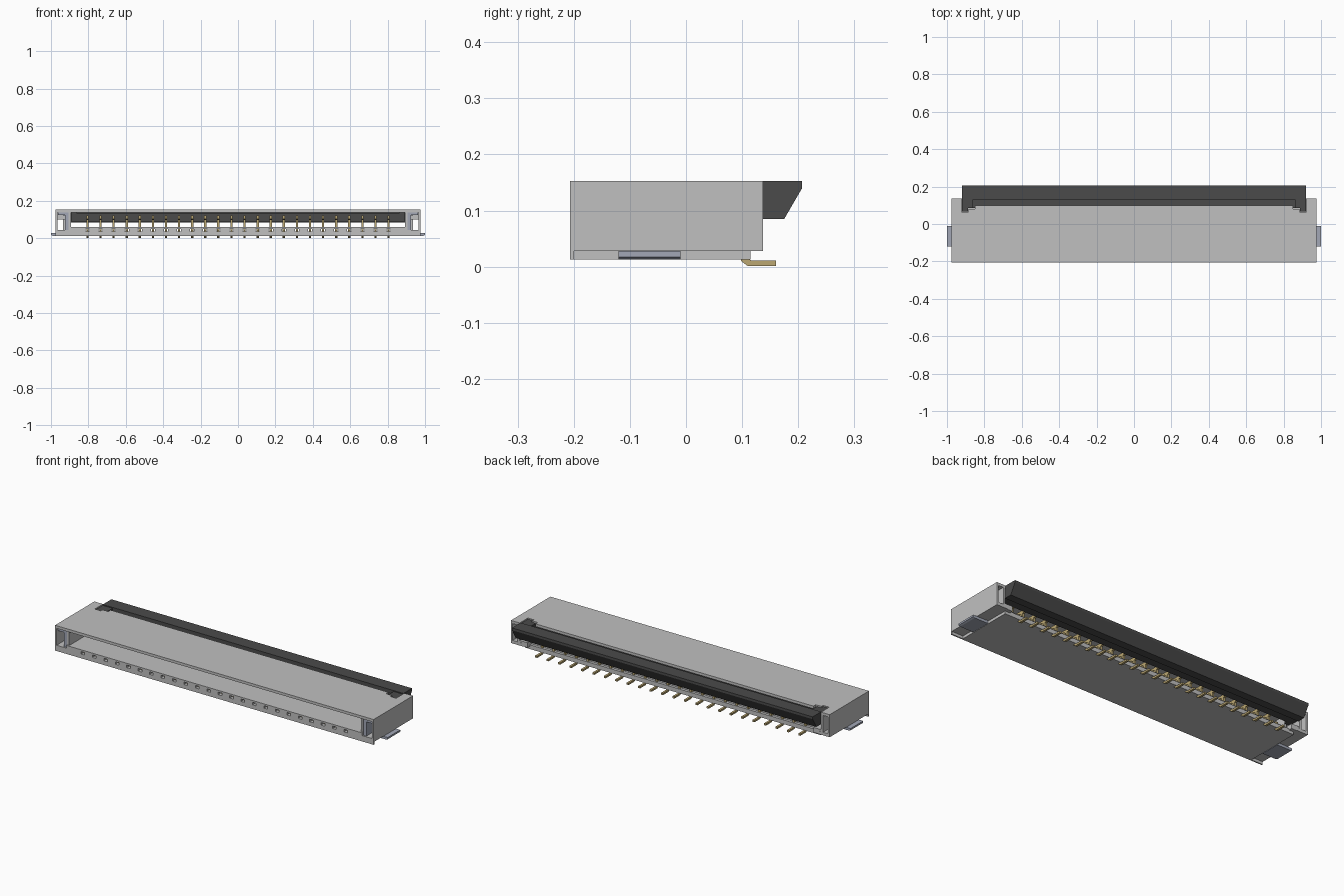
import bpy
import bmesh

cube = bpy.data.objects.get("Cube")
if cube:
    bpy.data.objects.remove(cube, do_unlink=True)


def material(name, rgb):
    m = bpy.data.materials.new(name)
    m.use_nodes = True
    m.diffuse_color = (*rgb, 1)
    m.node_tree.nodes["Principled BSDF"].inputs["Base Color"].default_value = (*rgb, 1)
    return m


GREY = material("light grey plastic", (0.53, 0.53, 0.53))
DARK = material("dark grey plastic", (0.07, 0.07, 0.07))
STEEL = material("bluish steel", (0.36, 0.39, 0.47))
GOLD = material("dull gold", (0.50, 0.39, 0.17))


def add_prism(bm, pts, lo, hi, axis):
    """Extrude a 2D outline from lo to hi along x (pts are y,z), y (x,z) or z (x,y)."""
    def place(p, d):
        return {"x": (d, p[0], p[1]), "y": (p[0], d, p[1]), "z": (p[0], p[1], d)}[axis]
    a = [bm.verts.new(place(p, lo)) for p in pts]
    b = [bm.verts.new(place(p, hi)) for p in pts]
    bm.faces.new(a)
    bm.faces.new(b[::-1])
    n = len(pts)
    for i in range(n):
        j = (i + 1) % n
        bm.faces.new((a[i], b[i], b[j], a[j]))


def add_box(bm, x0, x1, y0, y1, z0, z1):
    add_prism(bm, [(x0, y0), (x1, y0), (x1, y1), (x0, y1)], z0, z1, "z")


def finish(bm, name, mat):
    bmesh.ops.recalc_face_normals(bm, faces=bm.faces)
    me = bpy.data.meshes.new(name)
    bm.to_mesh(me)
    bm.free()
    me.materials.append(mat)
    ob = bpy.data.objects.new(name, me)
    bpy.context.collection.objects.link(ob)
    return ob


def boxes(name, mat, items):
    bm = bmesh.new()
    for item in items:
        add_box(bm, *item)
    return finish(bm, name, mat)


PITCH, COUNT = 0.07, 24
pin_x = [(i - (COUNT - 1) / 2) * PITCH for i in range(COUNT)]

# Roof with a stepped notch along the back for the lever
half = [(0.975, -0.207), (0.975, 0.137), (0.922, 0.137), (0.922, 0.065),
        (0.885, 0.065), (0.885, 0.08), (0.85, 0.08), (0.85, 0.10)]
bm = bmesh.new()
add_prism(bm, half + [(-x, y) for x, y in reversed(half)], 0.138, 0.153, "z")
finish(bm, "housing_roof", GREY)

# Floor: two slabs with dividers that leave a row of contact windows
boxes("floor_bottom", GREY, [(-0.905, 0.905, -0.207, 0.115, 0.013, 0.036)])
boxes("floor_top", GREY, [(-0.905, 0.905, -0.207, 0.06, 0.05, 0.06)])
edges = [-0.905] + [e for x in pin_x for e in (x - 0.011, x + 0.011)] + [0.905]
boxes("floor_dividers", GREY,
      [(edges[i], edges[i + 1], -0.207, 0.10, 0.036, 0.05) for i in range(0, len(edges), 2)])

# End pockets and lever shelf
for side, s in (("left", 1), ("right", -1)):
    def mirrored(name, mat, items):
        boxes(name, mat, [(min(s * a, s * b), max(s * a, s * b), *r) for a, b, *r in items])

    mirrored(side + "_outer_wall", GREY, [(0.965, 0.975, -0.207, 0.137, 0.028, 0.153)])
    mirrored(side + "_inner_wall", GREY, [(0.893, 0.906, -0.20, 0.06, 0.036, 0.139)])
    mirrored(side + "_pocket_floor", GREY, [(0.905, 0.966, -0.207, 0.137, 0.028, 0.045),
                                            (0.905, 0.975, -0.207, -0.20, 0.013, 0.029)])
    mirrored(side + "_pocket_ceiling", GREY, [(0.905, 0.966, -0.10, 0.06, 0.10, 0.139)])
    mirrored(side + "_rear_post", GREY, [(0.875, 0.925, 0.06, 0.135, 0.028, 0.055),
                                         (0.923, 0.935, 0.06, 0.137, 0.04, 0.153)])

    # Steel hold-down: upright plate, top flange and solder foot
    prof = [(0.907, 0.013), (0.99, 0.013), (1.0, 0.017), (1.0, 0.027), (0.923, 0.027),
            (0.923, 0.12), (0.945, 0.125), (0.945, 0.137), (0.907, 0.137)]
    bm = bmesh.new()
    add_prism(bm, [(s * x, z) for x, z in prof], -0.12, -0.01, "y")
    add_box(bm, *sorted((s * 0.907, s * 0.925)), -0.2, -0.11, 0.045, 0.137)
    add_box(bm, *sorted((s * 0.907, s * 0.963)), -0.2, -0.11, 0.124, 0.137)
    finish(bm, side + "_hold_down", STEEL)

# Lever: chamfered bar, recessed shelf and corner ears
bm = bmesh.new()
add_prism(bm, [(0.132, 0.153), (0.207, 0.153), (0.207, 0.14), (0.175, 0.085), (0.132, 0.085)],
          -0.92, 0.92, "x")
add_box(bm, -0.86, 0.86, 0.085, 0.134, 0.09, 0.132)
for s in (1, -1):
    add_box(bm, *sorted((s * 0.86, s * 0.92)), 0.085, 0.134, 0.09, 0.148)
    add_box(bm, *sorted((s * 0.887, s * 0.92)), 0.067, 0.09, 0.09, 0.148)
finish(bm, "locking_lever", DARK)

# Contacts: forked blade with a bent solder tail
blade = [(-0.13, 0.104), (-0.11, 0.098), (0.025, 0.106), (0.025, 0.058), (-0.19, 0.049),
         (-0.19, 0.038), (0.098, 0.038), (0.098, 0.010), (0.110, 0.001), (0.16, 0.001),
         (0.16, 0.011), (0.116, 0.011), (0.110, 0.016), (0.110, 0.05), (0.05, 0.058),
         (0.05, 0.106), (0.08, 0.112), (0.08, 0.122), (-0.13, 0.122)]
bm = bmesh.new()
for x in pin_x:
    add_prism(bm, blade, x - 0.006, x + 0.006, "x")
finish(bm, "contacts", GOLD)
